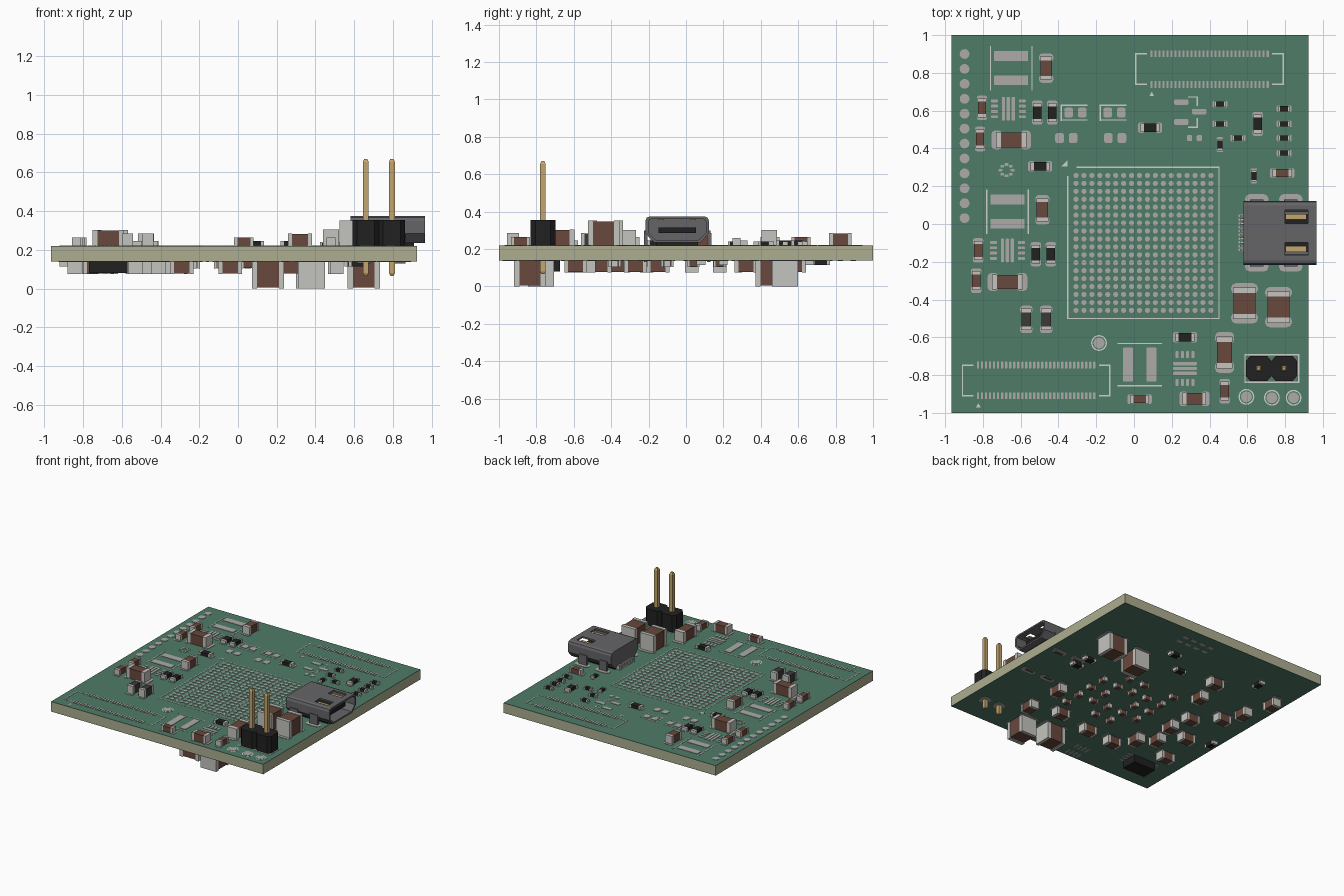
import bpy, bmesh, math

if "Cube" in bpy.data.objects:
    bpy.data.objects.remove(bpy.data.objects["Cube"])

COLORS = {
    'mask': (.08, .20, .14), 'core': (.42, .42, .28), 'pad': (.42, .41, .40),
    'silk': (.62, .64, .60), 'brown': (.14, .065, .045), 'metal': (.55, .55, .52),
    'black': (.015, .015, .016), 'charcoal': (.045, .04, .04), 'shell': (.13, .13, .14),
    'gold': (.55, .38, .16)}
MATS = {}
for k, c in COLORS.items():
    MATS[k] = bpy.data.materials.new(k)
    MATS[k].diffuse_color = (*c, 1)
TOP, BOT = .22, .14
groups = {}


def prism(name, mat, pts, z0, z1, s=1.0):
    """Upright prism added to the named part; s scales the upper end."""
    bm = groups.setdefault(name, (bmesh.new(), mat))[0]
    cx = sum(p[0] for p in pts) / len(pts)
    cy = sum(p[1] for p in pts) / len(pts)
    a = [bm.verts.new((x, y, z0)) for x, y in pts]
    b = [bm.verts.new((cx + (x - cx) * s, cy + (y - cy) * s, z1)) for x, y in pts]
    bm.faces.new(a[::-1])
    bm.faces.new(b)
    n = len(pts)
    for i in range(n):
        bm.faces.new((a[i], a[(i + 1) % n], b[(i + 1) % n], b[i]))


def rect(cx, cy, w, h, r=0.0, seg=2):
    """Rectangle outline, with rounded corners if r is given."""
    w, h = w / 2, h / 2
    if not r:
        return [(cx - w, cy - h), (cx + w, cy - h), (cx + w, cy + h), (cx - w, cy + h)]
    pts = []
    for q, (sx, sy) in enumerate([(1, 1), (-1, 1), (-1, -1), (1, -1)]):
        for i in range(seg + 1):
            t = (q + i / seg) * math.pi / 2
            pts.append((cx + sx * (w - r) + r * math.cos(t), cy + sy * (h - r) + r * math.sin(t)))
    return pts


def disc(cx, cy, r, n=12):
    return [(cx + r * math.cos(2 * math.pi * i / n), cy + r * math.sin(2 * math.pi * i / n)) for i in range(n)]


def pad(cx, cy, w, h, side=1, r=None):
    r = min(w, h) * .22 if r is None else r
    z = (TOP, TOP + .003) if side > 0 else (BOT - .003, BOT)
    prism('solder_pads', 'pad', rect(cx, cy, w, h, r), *z)


def round_pad(cx, cy, r, n=12):
    prism('round_pads', 'pad', disc(cx, cy, r, n), TOP, TOP + .003)


def silk(x0, y0, x1, y1, t=.007):
    """Printed outline segment, axis aligned."""
    prism('printed_outlines', 'silk', rect((x0 + x1) / 2, (y0 + y1) / 2, abs(x1 - x0) + t, abs(y1 - y0) + t),
          TOP, TOP + .002)


def chip(cx, cy, L, W, H, axis, mat='brown', side=1):
    """Two-terminal part: body, two end caps and two pads, L long along axis."""
    def put(name, m, off, l, w, h, r=0):
        x, y = (cx + off, cy) if axis == 'x' else (cx, cy + off)
        sx, sy = (l, w) if axis == 'x' else (w, l)
        z = (TOP, TOP + h) if side > 0 else (BOT - h, BOT)
        prism(name, m, rect(x, y, sx, sy, r), *z)
    B, e = L * .78, L * .13
    put(('capacitor' if mat == 'brown' else 'resistor') + '_bodies_' + mat, mat, 0, B - 2 * e, W * .8, H * .96)
    for s in (-1, 1):
        put('terminal_caps', 'metal', s * (B - e) / 2, e, W * .84, H)
        put('solder_pads', 'pad', s * L * .36, L * .28, W, .003, W * .2)


# Board: core with thin green mask on both faces
brd = rect(-.02, 0, 1.89, 2)
prism('board_core', 'core', brd, BOT + .002, TOP - .003)
prism('mask_top', 'mask', brd, TOP - .003, TOP)
prism('mask_bottom', 'mask', brd, BOT, BOT + .002)

# Edge row of round pads and central ball grid
for i in range(12):
    round_pad(-.897, .9 - i * .079, .026, 16)
for i in range(18):
    for j in range(18):
        round_pad(.05 + (i - 8.5) * .042, -.1 + (j - 8.5) * .042, .014, 10)
silk(-.3, .3, .45, .3); silk(.45, .3, .45, -.5); silk(.45, -.5, -.35, -.5); silk(-.35, -.5, -.35, .25)
prism('printed_outlines', 'silk', [(-.385, .305), (-.352, .305), (-.352, .338)], TOP, TOP + .002)

# Two fine-pitch connector footprints
for cx, cy in ((.4, .82), (-.518, -.828)):
    for i in range(30):
        for s in (-1, 1):
            pad(cx + (i - 14.5) * .0212, cy + s * .081, .012, .036, 1, .002)
    for s in (-1, 1):
        silk(cx + s * .39, cy - .081, cx + s * .39, cy + .081)
        for t in (-1, 1):
            silk(cx + s * .39, cy + t * .081, cx + s * .335, cy + t * .081)
    prism('printed_outlines', 'silk', [(cx - .318, cy - .143), (cx - .294, cy - .143), (cx - .306, cy - .12)],
          TOP, TOP + .002)

# Inductor footprints
for cx, cy in ((-.65, .825), (-.67, .065)):
    for s in (-1, 1):
        pad(cx, cy + s * .064, .18, .052, 1, .003)
        silk(cx + s * .11, cy - .115, cx + s * .11, cy + .115)
for s in (-1, 1):
    pad(.03 + s * .062, -.745, .052, .18, 1, .003)
    silk(-.085, -.745 + s * .112, .145, -.745 + s * .112)


# Regulator footprints: long centre bars with pins on both sides
def regulator(cx, cy, turned=False):
    def p(u, v, w, h):
        pad(cx + v, cy + u, h, w) if turned else pad(cx + u, cy + v, w, h)
    for i in (-1, 0, 1):
        p(i * .026, 0, .018, .125)
    for i in range(4):
        for s in (-1, 1):
            p(s * .074, (i - 1.5) * .028, .036, .015)
regulator(-.665, .61)
regulator(-.67, -.14)
regulator(.27, -.765, True)
for i in range(8):
    a = i * math.pi / 4
    pad(-.675 + .032 * math.cos(a), .285 + .03 * math.sin(a), .02, .014)

# Unpopulated two-pad and three-pad footprints
for x, y in ((-.31, .59), (-.103, .59), (-.358, .455), (-.1, .455)):
    for s in (-1, 1):
        pad(x + s * .036, y, .046, .052)
for x in (-.31, -.103):
    silk(x - .075, .55, x - .075, .628)
    for s in (-1, 1):
        silk(x - .075, .59 + s * .039, x + .06, .59 + s * .039)
for x, y in ((.25, .645), (.25, .54), (.345, .595)):
    pad(x, y, .075, .03)
for s in (-1, 1):
    silk(.29, .592 + s * .08, .335, .592 + s * .08)
    silk(.335, .592 + s * .08, .335, .592 + s * .035)
    pad(.32 + s * .026, .455, .028, .032)

# Test points with printed rings
for x, y in ((-.185, -.63), (.595, -.915), (.73, -.92), (.845, -.92)):
    prism('printed_outlines', 'silk', disc(x, y, .042, 20), TOP, TOP + .001)
    prism('ring_gaps', 'mask', disc(x, y, .035, 20), TOP, TOP + .002)
    round_pad(x, y, .029, 20)

# Top capacitors
for x, y, L, W, H, ax in (
        (-.465, .825, .155, .075, .065, 'y'), (-.805, .615, .13, .055, .045, 'y'), (-.815, .45, .13, .055, .045, 'y'),
        (-.65, .445, .21, .1, .083, 'x'), (-.485, .075, .155, .075, .065, 'y'), (-.825, -.14, .13, .055, .045, 'y'),
        (-.835, -.3, .13, .055, .045, 'y'), (-.67, -.307, .21, .095, .083, 'x'), (.785, .27, .13, .05, .04, 'x'),
        (.585, -.42, .215, .145, .133, 'y'), (.765, -.44, .215, .145, .133, 'y'), (.48, -.68, .215, .1, .085, 'y'),
        (.48, -.885, .13, .055, .045, 'y'), (.32, -.925, .16, .078, .065, 'x'), (.03, -.928, .13, .052, .045, 'x')):
    chip(x, y, L, W, H, ax)
# Top resistors
for x, y, ax in ((-.512, .59, 'y'), (-.433, .59, 'y'), (-.497, .305, 'x'), (-.52, -.16, 'y'), (-.44, -.16, 'y'),
                 (.085, .51, 'x'), (.655, .53, 'y'), (.27, -.6, 'x')):
    chip(x, y, .128, .055, .026, ax, 'black')
for x in (-.57, -.465):
    chip(x, -.505, .145, .065, .066, 'y', 'charcoal')
for x, y, ax in ((.455, .635, 'x'), (.455, .53, 'x'), (.455, .42, 'y'), (.55, .455, 'x'), (.635, .255, 'y'),
                 (.795, .61, 'x'), (.795, .53, 'x'), (.795, .455, 'x'), (.795, .375, 'x')):
    chip(x, y, .08, .034, .02, ax, 'black')

# Underside: four tall capacitors, medium ones, decoupling grid, resistors
for x, y, ax in ((.155, -.775, 'x'), (.38, -.835, 'y'), (.65, .53, 'x'), (.37, .455, 'y')):
    chip(x, y, .215, .165, .14, ax, 'brown', -1)
for x, y, ax in ((-.68, -.21, 'x'), (-.74, -.52, 'x'), (-.32, .55, 'x'), (-.77, .34, 'y'), (-.7, .18, 'x'),
                 (-.37, .32, 'y'), (-.41, -.46, 'y'), (-.29, -.6, 'x'), (-.04, -.58, 'x'), (.27, -.52, 'x'),
                 (.51, -.59, 'y'), (.5, -.27, 'y'), (-.53, -.36, 'y'), (-.52, .03, 'x'), (-.48, -.15, 'y'),
                 (-.845, .58, 'y')):
    chip(x, y, .155, .085, .065, ax, 'brown', -1)
for i in range(5):
    for j in range(5):
        if (i * 2 + j) % 6:
            chip(-.23 + i * .14, -.38 + j * .14, .085, .042, .035, 'xy'[(i + j) % 2], 'brown', -1)
for x, y, ax in ((-.9, -.185, 'y'), (.16, .66, 'x'), (-.02, .5, 'x'), (.6, .2, 'x'), (.62, .08, 'x'), (-.6, .72, 'y')):
    chip(x, y, .128, .055, .026, ax, 'black', -1)
prism('underside_chip', 'black', rect(-.67, -.74, .2, .13), BOT - .06, BOT)
for i in range(4):
    for s in (-1, 1):
        pad(-.67 + s * .12, -.74 + (i - 1.5) * .035, .05, .018, -1)
        pad(-.21 + (i - 1.5) * .035, -.9 + s * .05, .016, .06, -1)
        pad(.13 + (i - 1.5) * .08, .86 + s * .035, .05, .03, -1)

# Two-pin header: chamfered blocks, square pins with tapered tips
for x in (.66, .795):
    prism('header_block', 'black', [(x + sx, -.765 + sy) for sx, sy in
          ((.045, -.066), (.0675, -.04), (.0675, .04), (.045, .066), (-.045, .066), (-.0675, .04), (-.0675, -.04),
           (-.045, -.066))], TOP, .355)
    q = rect(x, -.765, .03, .03)
    prism('header_pins', 'gold', q, .08, .655)
    prism('header_pins', 'gold', q, .655, .67, .55)
    prism('header_pins', 'gold', q, .08, .066, .55)
    prism('pin_rings', 'pad', disc(x, -.765, .045, 16), BOT - .003, BOT)
for s in (-1, 1):
    silk(.59, -.765 + s * .073, .87, -.765 + s * .073)
    silk(.73 + s * .142, -.838, .73 + s * .142, -.692)

# Socket shell: hollow chamfered sleeve open at the board edge
YC = -.047
half = [(.145, .375), (.163, .368), (.17, .35), (.17, .285), (.125, .236)]
prof = half + [(-y, z) for y, z in half[::-1]]
bm = bmesh.new()
def loop(x, k):
    return [bm.verts.new((x, YC + y * k, .305 + (z - .305) * (1 - (1 - k) * 2))) for y, z in prof]
loops = [loop(.58, 1), loop(.965, 1), loop(.965, .91), loop(.62, .91)]
for a, b in zip(loops, loops[1:]):
    for i in range(len(a)):
        j = (i + 1) % len(a)
        bm.faces.new((a[i], a[j], b[j], b[i]))
bm.faces.new(loops[0])
bm.faces.new(loops[-1])
groups['socket_shell'] = (bm, 'shell')
for y in (YC - .085, YC + .085):
    prism('slot_cutter', 'shell', rect(.86, y, .12, .07), .35, .40)
    prism('socket_springs', 'gold', rect(.857, y, .11, .03), .350, .357)
prism('socket_tongue', 'black', rect(.77, YC, .3, .2), .285, .315)
prism('socket_base', 'black', rect(.75, YC, .32, .22), TOP, .24)
# Shell legs in plated slots, and contact row at the back
for x in (.65, .83):
    for s in (-1, 1):
        prism('socket_legs', 'shell', rect(x, YC + s * .168, .07, .018), .13, .30)
        for side in (1, -1):
            pad(x, YC + s * .178, .125, .055, side, .026)
for i in range(10):
    y = YC + (i - 4.5) * .02
    prism('socket_contacts', 'metal', rect(.585, y, .05, .01), TOP, .25)
    pad(.585, y, .065, .013)

# Turn every gathered part into an object
objs = {}
for name, (bm, mat) in groups.items():
    bmesh.ops.recalc_face_normals(bm, faces=bm.faces)
    me = bpy.data.meshes.new(name)
    bm.to_mesh(me)
    bm.free()
    me.materials.append(MATS[mat])
    objs[name] = bpy.data.objects.new(name, me)
    bpy.context.collection.objects.link(objs[name])

# Cut the spring slots in the shell roof
cutter = objs['slot_cutter']
cutter.hide_render = True
cutter.display_type = 'WIRE'
mod = objs['socket_shell'].modifiers.new('slots', 'BOOLEAN')
mod.object = cutter
mod.operation = 'DIFFERENCE'
bpy.context.view_layer.objects.active = objs['socket_shell']
bpy.ops.object.modifier_apply(modifier='slots')
bpy.data.objects.remove(cutter)

for m in bpy.data.materials:
    if m.users and not m.is_grease_pencil:
        m.use_nodes = True
        m.node_tree.nodes["Principled BSDF"].inputs["Base Color"].default_value = m.diffuse_color
